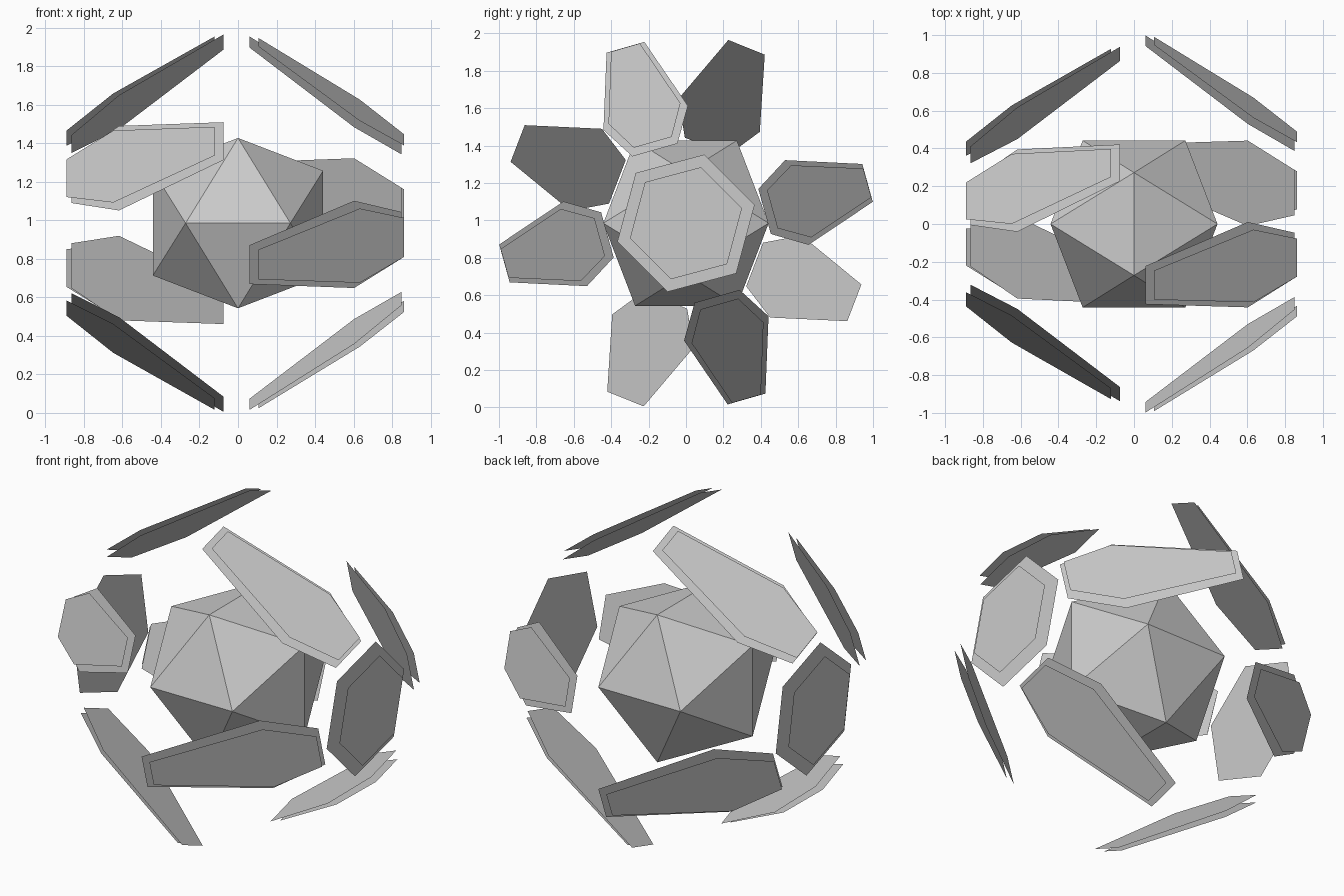
import bpy, bmesh
from math import sin, cos, radians, pi
from mathutils import Vector

if "Cube" in bpy.data.objects:
    bpy.data.objects.remove(bpy.data.objects["Cube"])

CZ = 0.985            # height of the centre
A, B = 0.81, 0.586    # slope of the tilted plates (along x / towards axis)


def make_sheet(name, pts, outward):
    """One thin flat sheet, its face turned outward."""
    mesh = bpy.data.meshes.new(name)
    bm = bmesh.new()
    face = bm.faces.new([bm.verts.new(p) for p in pts])
    face.normal_update()
    if face.normal.dot(outward) < 0:
        face.normal_flip()
    bm.to_mesh(mesh)
    bm.free()
    obj = bpy.data.objects.new(name, mesh)
    bpy.context.collection.objects.link(obj)
    return obj


def coffin(n, w, f, start, wide, end, t0, t1):
    """Six-sided outline: (along, across, lift) with half widths n, w, f."""
    tm = t0 + (t1 - t0) * wide
    half = [(start, n, t0), (wide, w, tm), (end, f, t1)]
    return half + [(u, -v, t) for u, v, t in reversed(half)]


def ring_plate(name, side, x0, turn, shift, outline):
    """Place an outline on the shell around the x axis."""
    p = radians(turn)
    er = Vector((0, cos(p), sin(p)))
    et = Vector((0, -sin(p), cos(p)))
    pts = []
    for u, v, t in outline:
        x = side * (x0 + A * u + B * t)
        r = 0.993 - B * u + A * t
        pts.append(Vector((x, 0, CZ)) + er * r + et * (v + shift))
    make_sheet(name, pts, Vector((side * B, er.y * A, er.z * A)))


# Faceted core
bpy.ops.mesh.primitive_ico_sphere_add(subdivisions=1, radius=1)
core = bpy.context.object
core.name = "core"
a, b = 0.272, 0.442
bm = bmesh.new()
for s in (-1, 1):
    for t in (-1, 1):
        for co in ((0, s * a, t * b), (t * b, 0, s * a), (s * a, t * b, 0)):
            bm.verts.new(co)
bmesh.ops.convex_hull(bm, input=bm.verts)
bmesh.ops.recalc_face_normals(bm, faces=bm.faces)
bm.to_mesh(core.data)
bm.free()
core.location = (0, 0, CZ)

# Tilted plates: a large sheet with a smaller raised sheet, four on each side
rings = [
    (1, 0.06, 0.97, [(15.5, -0.052), (106, 0.052), (195.5, -0.052), (286, 0.052)]),
    (-1, 0.075, 0.985, [(159, -0.075), (68, 0.052), (339, -0.075), (248, 0.052)]),
]
for side, x0, inner_end, spots in rings:
    word = "right" if side > 0 else "left"
    for i, (turn, shift) in enumerate(spots):
        large = coffin(0.105, 0.235, 0.125, 0, 0.67, 0.975, 0, 0)
        small = coffin(0.08, 0.20, 0.105, 0.038, 0.68, inner_end - 0.01, 0.026, 0.042)
        ring_plate(f"{word}_plate_{i}", side, x0, turn, shift, large)
        ring_plate(f"{word}_plate_panel_{i}", side, x0, turn, shift, small)

# Hexagonal end plates
for side, turn in ((1, 15), (-1, -20)):
    word = "right" if side > 0 else "left"
    for part, x, r in (("end_plate", 0.845, 0.38), ("end_panel", 0.883, 0.31)):
        pts = [Vector((side * x, r * cos(radians(turn) + k * pi / 3),
                       CZ + r * sin(radians(turn) + k * pi / 3))) for k in range(6)]
        make_sheet(f"{word}_{part}", pts, Vector((side, 0, 0)))
